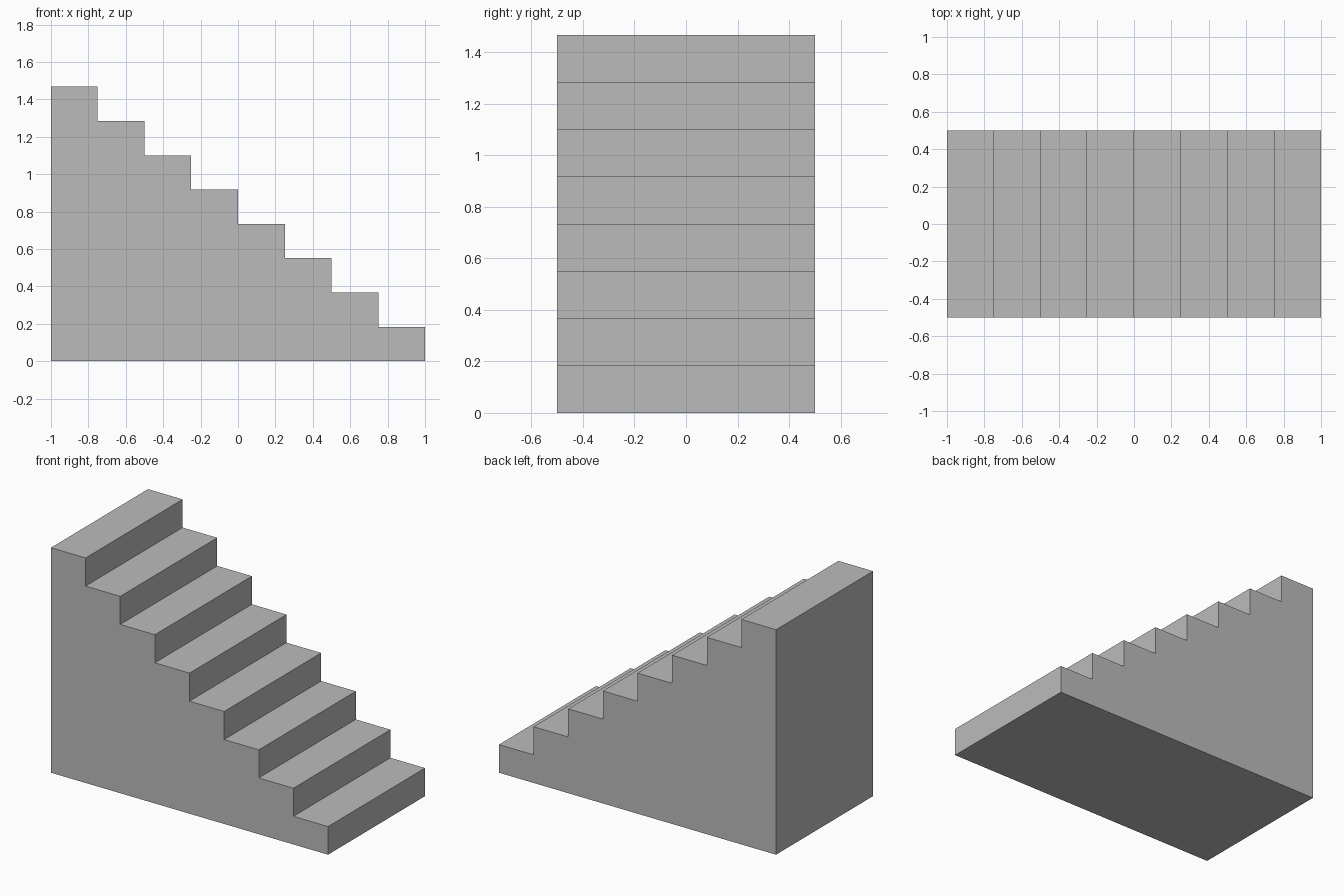
import bpy
import bmesh

if "Cube" in bpy.data.objects:
    bpy.data.objects.remove(bpy.data.objects["Cube"])

STEPS = 8
RUN = 0.25      # tread depth
RISE = 0.1835   # riser height
WIDTH = 1.0

grey = bpy.data.materials.new("light_grey")
grey.diffuse_color = (0.5, 0.5, 0.5, 1)
grey.use_nodes = True
grey.node_tree.nodes["Principled BSDF"].inputs["Base Color"].default_value = grey.diffuse_color

# Stepped side profile, highest step at -x
profile = [(-1, 0), (1, 0)]
for i in range(STEPS):
    x, z = 1 - i * RUN, (i + 1) * RISE
    profile += [(x, z), (x - RUN, z)]

# Solid staircase: extrude the profile across the width
bm = bmesh.new()
side = bm.faces.new([bm.verts.new((x, -WIDTH / 2, z)) for x, z in profile])
extruded = bmesh.ops.extrude_face_region(bm, geom=[side], use_keep_orig=True)
verts = [v for v in extruded["geom"] if isinstance(v, bmesh.types.BMVert)]
bmesh.ops.translate(bm, verts=verts, vec=(0, WIDTH, 0))
bmesh.ops.recalc_face_normals(bm, faces=bm.faces)

mesh = bpy.data.meshes.new("staircase")
bm.to_mesh(mesh)
bm.free()
mesh.materials.append(grey)
bpy.context.collection.objects.link(bpy.data.objects.new("staircase", mesh))
